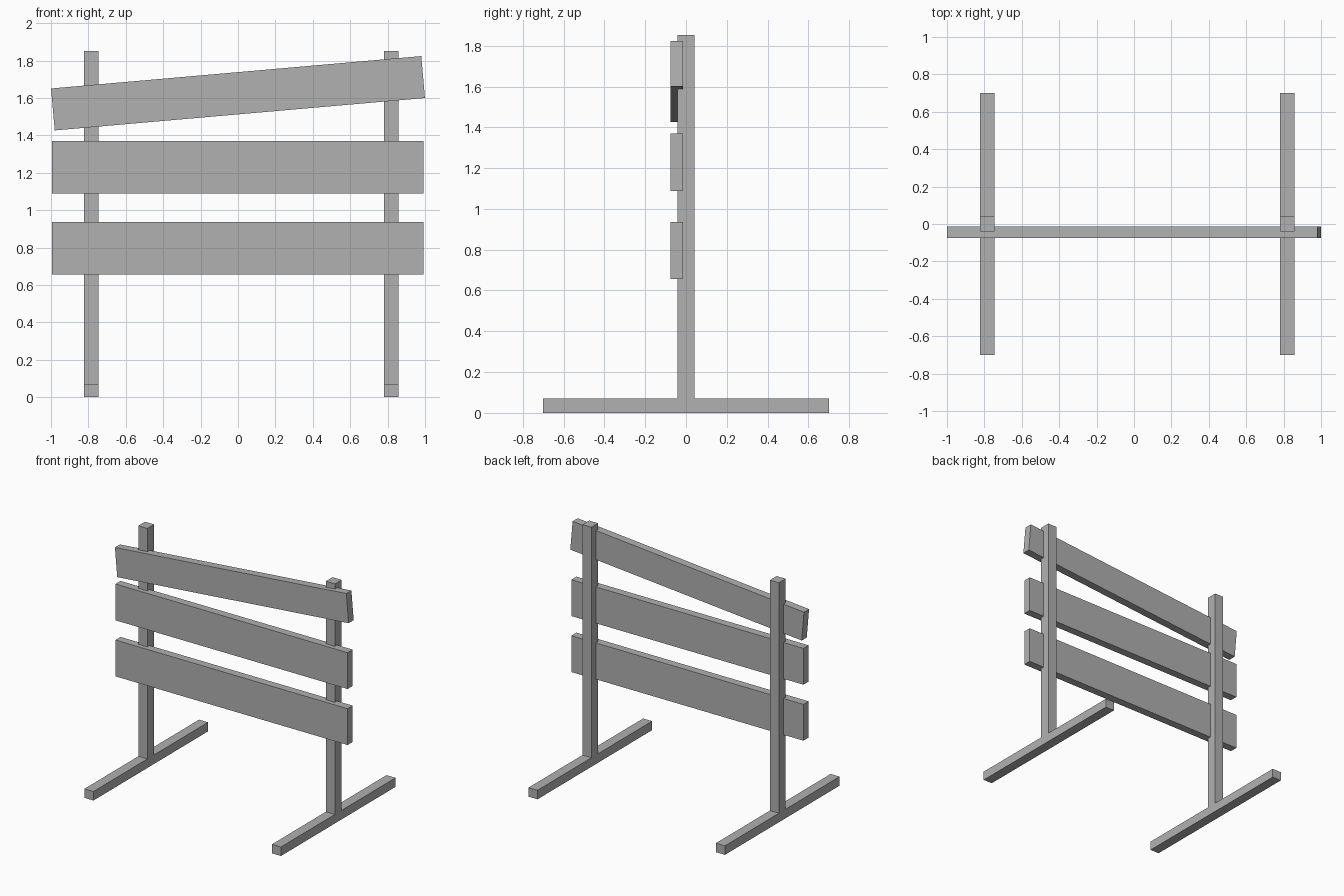
import bpy, bmesh
from math import radians
from mathutils import Matrix

if "Cube" in bpy.data.objects:
    bpy.data.objects.remove(bpy.data.objects["Cube"])

# Dark grey shared by all parts
grey = bpy.data.materials.new("dark_grey")
grey.diffuse_color = (0.44, 0.44, 0.44, 1)
grey.use_nodes = True
grey.node_tree.nodes["Principled BSDF"].inputs["Base Color"].default_value = grey.diffuse_color


def finish(name, bm):
    bmesh.ops.recalc_face_normals(bm, faces=bm.faces)
    mesh = bpy.data.meshes.new(name)
    bm.to_mesh(mesh)
    bm.free()
    mesh.materials.append(grey)
    obj = bpy.data.objects.new(name, mesh)
    bpy.context.collection.objects.link(obj)
    return obj


def stand(name, x, width=0.077):
    # Inverted T outline (y, z): long ground foot with an upright post
    half = [(0.7, 0.0), (0.7, 0.07), (0.041, 0.07), (0.041, 1.852)]
    outline = half + [(-y, z) for y, z in reversed(half)]
    bm = bmesh.new()
    face = bm.faces.new([bm.verts.new((-width / 2, y, z)) for y, z in outline])
    ext = bmesh.ops.extrude_face_region(bm, geom=[face])
    moved = [g for g in ext["geom"] if isinstance(g, bmesh.types.BMVert)]
    bmesh.ops.translate(bm, verts=moved, vec=(width, 0, 0))
    finish(name, bm).location.x = x


def plank(name, x, z, length, height, tilt=0.0):
    bm = bmesh.new()
    bmesh.ops.create_cube(bm, size=1, matrix=Matrix.Diagonal((length, 0.062, height, 1)))
    obj = finish(name, bm)
    obj.location = (x, -0.045, z)
    obj.rotation_euler.y = -radians(tilt)


# Two T-shaped stands
stand("left_stand", -0.785)
stand("right_stand", 0.819)

# Two level planks and a narrower, crooked top plank
plank("lower_plank", -0.002, 0.796, 1.986, 0.281)
plank("middle_plank", -0.002, 1.229, 1.986, 0.281)
plank("crooked_top_plank", 0.0, 1.625, 1.987, 0.225, tilt=5)
